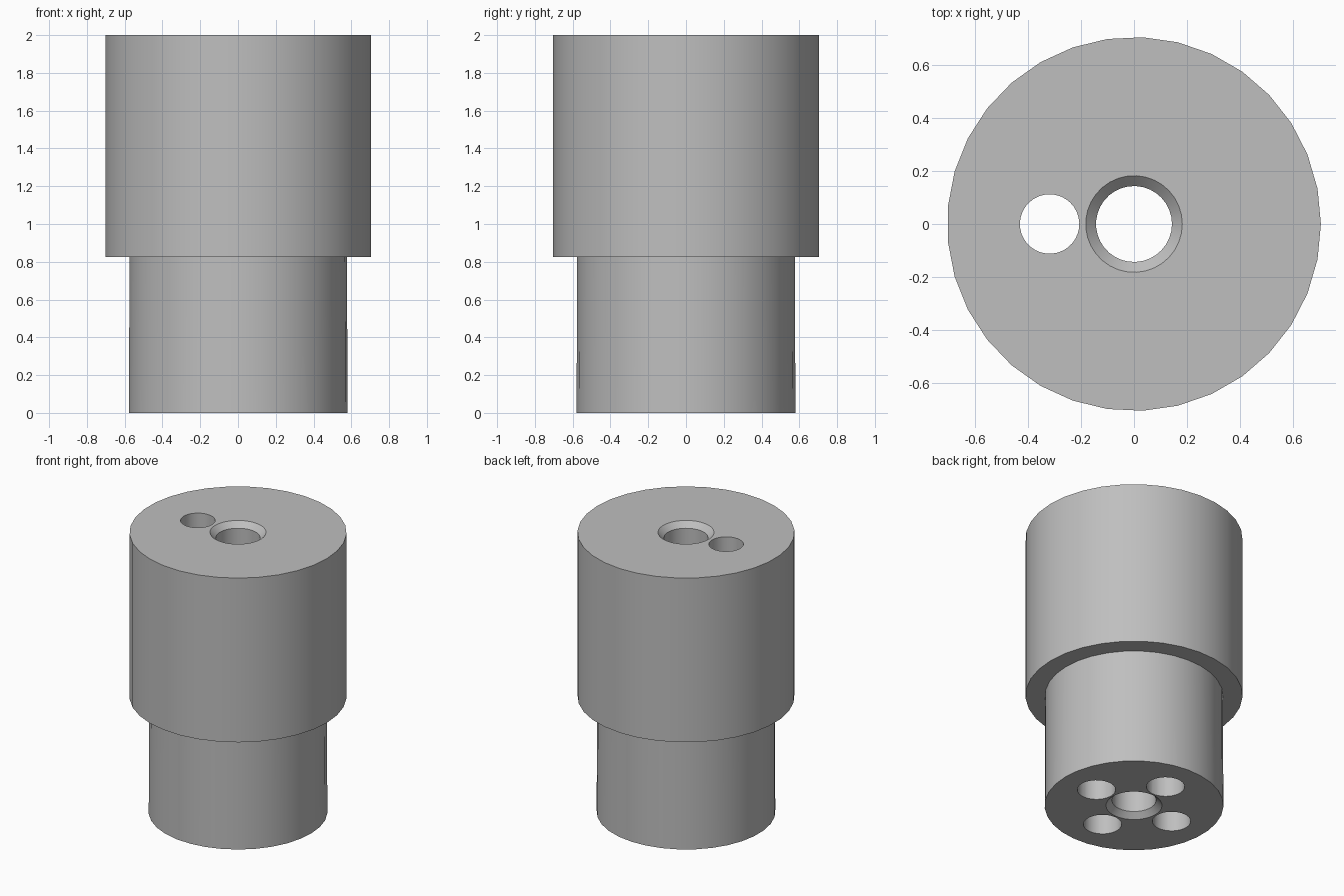
import bpy
import bmesh
import math

SIDES = 33
SHOULDER = 0.825
HOLE_RING = 0.318

if "Cube" in bpy.data.objects:
    bpy.data.objects.remove(bpy.data.objects["Cube"], do_unlink=True)

grey = bpy.data.materials.new("plain grey")
grey.use_nodes = True
grey.diffuse_color = (0.52, 0.52, 0.52, 1)
grey.node_tree.nodes["Principled BSDF"].inputs["Base Color"].default_value = grey.diffuse_color


def lathe(name, profile):
    """Revolve a closed (radius, height) profile around z."""
    bm = bmesh.new()
    rings = []
    for i in range(SIDES):
        a = math.tau * i / SIDES
        rings.append([bm.verts.new((r * math.cos(a), r * math.sin(a), z)) for r, z in profile])
    n = len(profile)
    for i in range(SIDES):
        here, after = rings[i], rings[(i + 1) % SIDES]
        for j in range(n):
            k = (j + 1) % n
            bm.faces.new((here[j], after[j], after[k], here[k]))
    bmesh.ops.recalc_face_normals(bm, faces=bm.faces)
    mesh = bpy.data.meshes.new(name)
    bm.to_mesh(mesh)
    bm.free()
    obj = bpy.data.objects.new(name, mesh)
    bpy.context.collection.objects.link(obj)
    mesh.materials.append(grey)
    return obj


def drill(target, x, y, radius, bottom, top):
    """Cut a vertical round hole and discard the cutter."""
    bpy.ops.mesh.primitive_cylinder_add(vertices=SIDES, radius=radius, depth=top - bottom,
                                        location=(x, y, (bottom + top) / 2))
    cutter = bpy.context.object
    cutter.name = "hole_cutter"
    cutter.hide_render = True
    cutter.data.materials.append(grey)
    cut = target.modifiers.new("hole", 'BOOLEAN')
    cut.operation = 'DIFFERENCE'
    cut.solver = 'EXACT'
    cut.object = cutter
    bpy.context.view_layer.objects.active = target
    bpy.ops.object.modifier_apply(modifier=cut.name)
    bpy.data.objects.remove(cutter, do_unlink=True)


# Stepped body with a chamfered central bore
body = lathe("stepped_body", [
    (0.182, 0), (0.58, 0), (0.577, SHOULDER), (0.704, SHOULDER),
    (0.704, 2), (0.182, 2), (0.143, 1.962), (0.143, 0.038),
])

# Four holes in the lower end
for i in range(4):
    a = math.pi / 2 * i
    drill(body, HOLE_RING * math.cos(a), HOLE_RING * math.sin(a), 0.124, -0.1, SHOULDER)

# Narrower hole from the top, meeting one of the lower holes
drill(body, -HOLE_RING, 0, 0.112, SHOULDER - 0.1, 2.1)

bpy.ops.object.select_all(action='DESELECT')
body.select_set(True)
bpy.context.view_layer.objects.active = body
bpy.ops.object.shade_smooth_by_angle(angle=math.radians(30))
